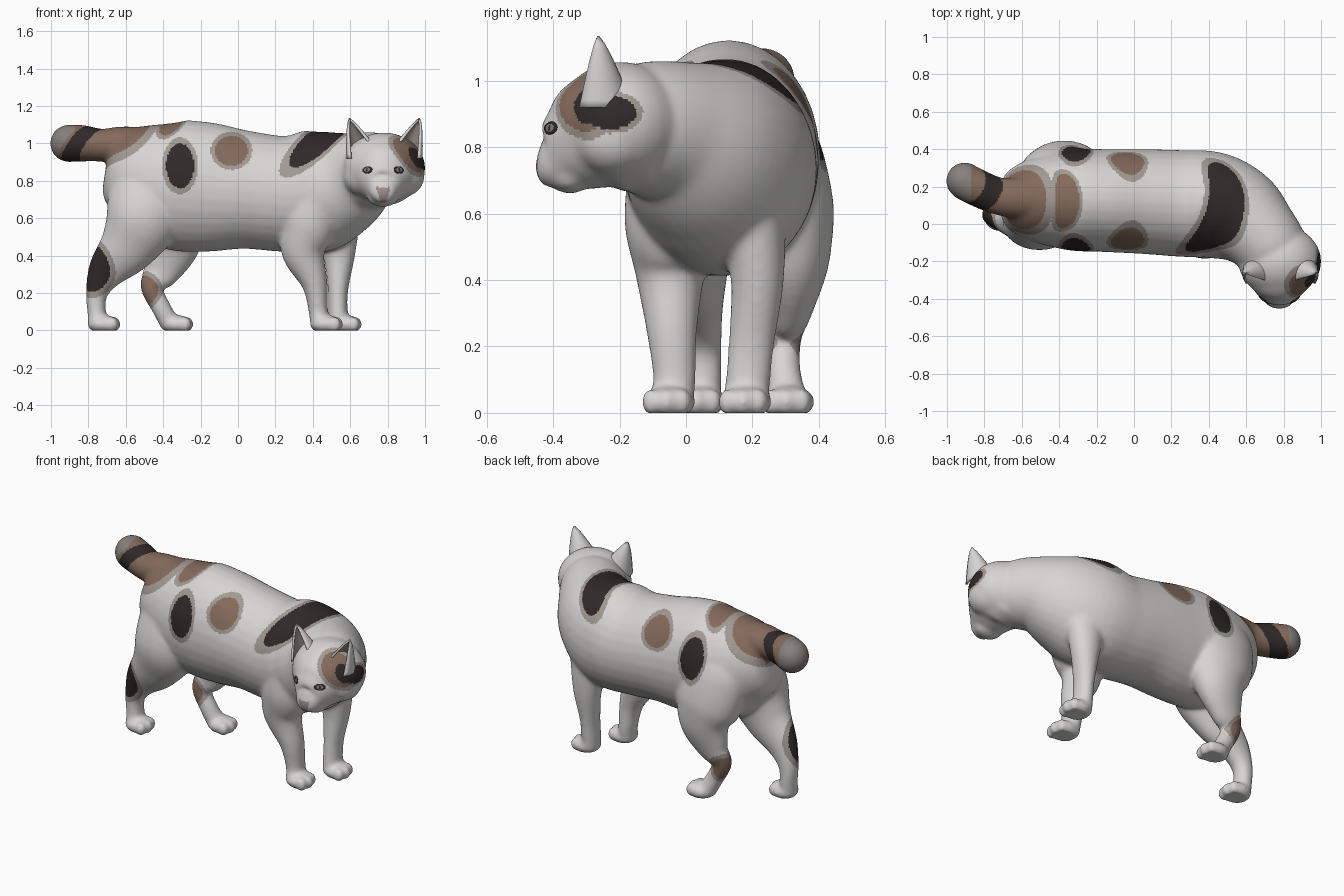
import bpy, bmesh, math
from mathutils import Vector, Matrix
from mathutils.bvhtree import BVHTree

if "Cube" in bpy.data.objects:
    bpy.data.objects.remove(bpy.data.objects["Cube"])


def material(name, rgb):
    mat = bpy.data.materials.new(name)
    mat.use_nodes = True
    colour = (*rgb, 1)
    mat.diffuse_color = colour
    bsdf = mat.node_tree.nodes["Principled BSDF"]
    bsdf.inputs["Base Color"].default_value = colour
    bsdf.inputs["Roughness"].default_value = 0.8
    return mat


WHITE, BLACK, BROWN, TAUPE, GREY, PINK = range(6)
palette = [
    material("white_fur", (0.68, 0.67, 0.65)),
    material("black_fur", (0.03, 0.022, 0.022)),
    material("brown_fur", (0.23, 0.145, 0.105)),
    material("taupe_fringe", (0.36, 0.32, 0.29)),
    material("grey_tip", (0.24, 0.22, 0.21)),
    material("nose_pink", (0.36, 0.29, 0.27)),
]


def add_object(name, bm, smooth_angle=60):
    mesh = bpy.data.meshes.new(name)
    bmesh.ops.recalc_face_normals(bm, faces=bm.faces[:])
    bm.to_mesh(mesh)
    bm.free()
    obj = bpy.data.objects.new(name, mesh)
    bpy.context.collection.objects.link(obj)
    for mat in palette:
        mesh.materials.append(mat)
    shade(obj, smooth_angle)
    return obj


def shade(obj, angle):
    bpy.ops.object.select_all(action="DESELECT")
    obj.select_set(True)
    bpy.context.view_layer.objects.active = obj
    bpy.ops.object.shade_smooth_by_angle(angle=math.radians(angle))


def catmull(p, q, r, s, t):
    return 0.5 * (2 * q + (r - p) * t + (2 * p - 5 * q + 4 * r - s) * t ** 2
                  + (3 * q - p - 3 * r + s) * t ** 3)


def tube(bm, stations, ref, steps=6, sides=32):
    """Loft ellipses (x, y, z, half width, half depth) along a smooth path."""
    st = [Vector(s) for s in stations]
    pts = []
    for i in range(len(st) - 1):
        p, s = st[max(i - 1, 0)], st[min(i + 2, len(st) - 1)]
        pts += [catmull(p, st[i], st[i + 1], s, k / steps) for k in range(steps)]
    pts.append(st[-1])
    rings = []
    for i, p in enumerate(pts):
        ahead, behind = pts[min(i + 1, len(pts) - 1)], pts[max(i - 1, 0)]
        tangent = (Vector(ahead[:3]) - Vector(behind[:3])).normalized()
        side = tangent.cross(ref).normalized()
        depth = side.cross(tangent)
        ring = []
        for k in range(sides):
            a = math.tau * k / sides
            ring.append(bm.verts.new(Vector(p[:3]) + side * p[3] * math.cos(a)
                                     + depth * p[4] * math.sin(a)))
        rings.append(ring)
    for a, b in zip(rings, rings[1:]):
        for k in range(sides):
            n = (k + 1) % sides
            bm.faces.new((a[k], a[n], b[n], b[k]))
    bm.faces.new(rings[0])
    bm.faces.new(rings[-1])


def ball(bm, centre, radii):
    bmesh.ops.create_uvsphere(bm, u_segments=28, v_segments=18, radius=1,
                              matrix=Matrix.Translation(centre) @ Matrix.Diagonal((*radii, 1)))


UP, AHEAD = Vector((0, 0, 1)), Vector((1, 0, 0))
bm = bmesh.new()

# Torso sweeping round into the turned neck
tube(bm, [(-.71, .13, .85, .06, .09), (-.675, .13, .845, .15, .18), (-.55, .13, .83, .22, .27),
          (-.35, .13, .78, .27, .345), (-.15, .125, .765, .275, .345), (.05, .12, .75, .28, .315),
          (.25, .11, .73, .285, .31), (.42, .1, .745, .285, .33), (.565, .04, .793, .26, .284),
          (.675, -.055, .845, .213, .22), (.75, -.155, .86, .19, .194), (.775, -.22, .865, .15, .15)], UP)

# Bobbed tail
tube(bm, [(-.54, .14, .98, .12, .11), (-.64, .14, .99, .11, .1), (-.73, .15, .99, .1, .088),
          (-.83, .19, 1, .1, .098), (-.91, .23, 1, .1, .1)], UP)
ball(bm, (-.905, .23, 1), (.1, .1, .1))

# Head with a wedge-shaped muzzle and soft cheeks
ball(bm, (.78, -.2, .868), (.222, .195, .19))
tube(bm, [(.78, -.12, .86, .17, .185), (.78, -.25, .845, .195, .185), (.777, -.34, .797, .14, .14),
          (.776, -.405, .763, .085, .09), (.776, -.435, .762, .062, .065),
          (.776, -.45, .764, .025, .025)], UP)
ball(bm, (.776, -.35, .71), (.085, .065, .05))
for s in (-1, 1):
    ball(bm, (.78 + s * .105, -.22, .825), (.112, .12, .11))

# Legs, from body to ankle
legs = {
    "front_right": [(.38, -.04, .68, .14, .15), (.375, -.05, .56, .135, .15), (.35, -.048, .42, .105, .118),
                    (.41, -.043, .25, .077, .07), (.43, -.035, .1, .065, .052), (.44, -.05, .02, .07, .055)],
    "front_left": [(.52, .19, .68, .11, .15), (.54, .215, .42, .082, .09),
                   (.535, .198, .22, .07, .055), (.535, .187, .1, .068, .052), (.54, .18, .02, .07, .055)],
    "rear_right": [(-.47, .05, .93, .09, .15), (-.48, .03, .78, .13, .2), (-.51, .01, .6, .15, .2),
                   (-.59, .02, .45, .11, .155), (-.7, .04, .32, .072, .105), (-.755, .05, .2, .058, .06),
                   (-.755, .05, .09, .058, .05), (-.75, .04, .02, .06, .055)],
    "rear_left": [(-.42, .24, .93, .09, .16), (-.4, .28, .78, .13, .21), (-.37, .297, .6, .15, .21),
                  (-.36, .32, .46, .115, .16), (-.41, .315, .32, .07, .105), (-.46, .297, .23, .052, .062),
                  (-.41, .295, .12, .052, .052), (-.36, .31, .03, .06, .055)],
}
for stations in legs.values():
    tube(bm, stations, AHEAD)
    # Paw with a row of toes
    x, y = stations[-1][:2]
    ball(bm, (x + .03, y, .033), (.085, .08, .05))
    for k in (-1, 0, 1):
        ball(bm, (x + .09 - .012 * abs(k), y - .008 + k * .047, .033), (.034, .03, .042))

cat = add_object("body", bm)

# Fuse the parts into one smooth skin
remesh = cat.modifiers.new("fuse", "REMESH")
remesh.mode = "VOXEL"
remesh.voxel_size = 0.0085
soften = cat.modifiers.new("soften", "SMOOTH")
soften.factor = 0.5
soften.iterations = 30
skin = bpy.data.meshes.new_from_object(cat.evaluated_get(bpy.context.evaluated_depsgraph_get()))
cat.modifiers.clear()
cat.data = skin
skin.materials.clear()
for mat in palette:
    skin.materials.append(mat)
for v in skin.vertices:
    v.co.z = max(v.co.z, 0)


def spot(p, centre, radii):
    """Scaled distance from a patch centre; a None axis is ignored."""
    return math.sqrt(sum(((a - c) / r) ** 2 for a, c, r in zip(p, centre, radii) if r))


def fur(p):
    x, y, z = p
    # Tail bands
    if x < -.7 and z > .88:
        band = x - .8 * (z - 1) - .5 * (y - .2)
        if abs(band + .813) < .06:
            return BLACK
        return GREY if x < -.87 and band < -.9 else BROWN
    # Nose
    if y < -.36 and abs(x - .776) < .014 + .3 * (z - .685) and .685 < z < .765:
        return PINK
    saddle_lean = x - .75 * (z - 1.02) - .2 * (y - .1)
    saddle_drop = .2 if y < .1 else .135
    black = [spot(p, (-.31, 0, .88), (.075, None, .12)),
             spot((saddle_lean, y, z), (.465, 0, 1.07), (.105, None, saddle_drop)) if y > -.22 else 9,
             spot(p, (-.79, -.01, .33), (.11, .09, .125)),
             min(spot(p, (.99, -.23, .905), (.12, .08, .05)), spot(p, (.97, -.3, .93), (.085, .045, .06)))]
    brown = [spot(p, (-.035, 0, .96), (.088, None, .08)),
             spot(p, (-.61, .13, 1.03), (.155, .17, .16)),
             spot((x - .5 * (z - 1.1), y, z), (-.36, .115, 1.1), (.06, .18, .085)),
             spot(p, (-.485, .3, .215), (.068, .1, .08)),
             spot((x + .5 * (z - .94), y, z), (.93, -.32, .945), (.085, .11, .1))]
    if min(black) < 1:
        return BLACK
    if min(brown) < 1:
        return BROWN
    return TAUPE if min(black + brown) < 1.27 else WHITE


for face in skin.polygons:
    face.material_index = fur(face.center)
shade(cat, 70)

# Cupped ears, open to the front
for name, s in (("right_ear", -1), ("left_ear", 1)):
    bm = bmesh.new()
    base, tip = Vector((.783 + s * .1, -.262, .92)), Vector((.783 + s * .186, -.265, 1.135))
    rows = []
    for i in range(11):
        t = i / 10
        c, r = base.lerp(tip, t), .1 * (1 - t) ** .8 + .004
        angles = [math.radians(-125 + 250 * k / 16) for k in range(17)]
        rows.append([bm.verts.new(c + Vector((r * math.sin(a), r * math.cos(a), 0))) for a in angles])
    for a, b in zip(rows, rows[1:]):
        for k in range(16):
            bm.faces.new((a[k], a[k + 1], b[k + 1], b[k]))
    ear = add_object(name, bm)
    # Make the shell face outwards, then line it
    if ear.data.polygons[7].normal.y < 0:
        ear.data.flip_normals()
    shell = ear.modifiers.new("thickness", "SOLIDIFY")
    shell.thickness = .012
    shell.offset = -1
    shell.material_offset = TAUPE

# Almond eyes lying on the face
tree = BVHTree.FromPolygons([v.co for v in skin.vertices], [f.vertices for f in skin.polygons])
for name, s in (("right", -1), ("left", 1)):
    hit, normal = tree.ray_cast(Vector((.776 + s * .084, -2, .858)), Vector((0, 1, 0)))[:2]
    for part, radii, lift, colour in (("eye_rim", (.033, .02, .005), 0, BLACK),
                                      ("iris", (.023, .014, .004), .002, GREY),
                                      ("pupil", (.007, .011, .003), .004, BLACK)):
        bm = bmesh.new()
        ball(bm, (0, 0, 0), radii)
        eye = add_object(name + "_" + part, bm)
        eye.location = hit + normal * lift
        eye.rotation_euler = normal.to_track_quat("Z", "Y").to_euler()
        for face in eye.data.polygons:
            face.material_index = colour
